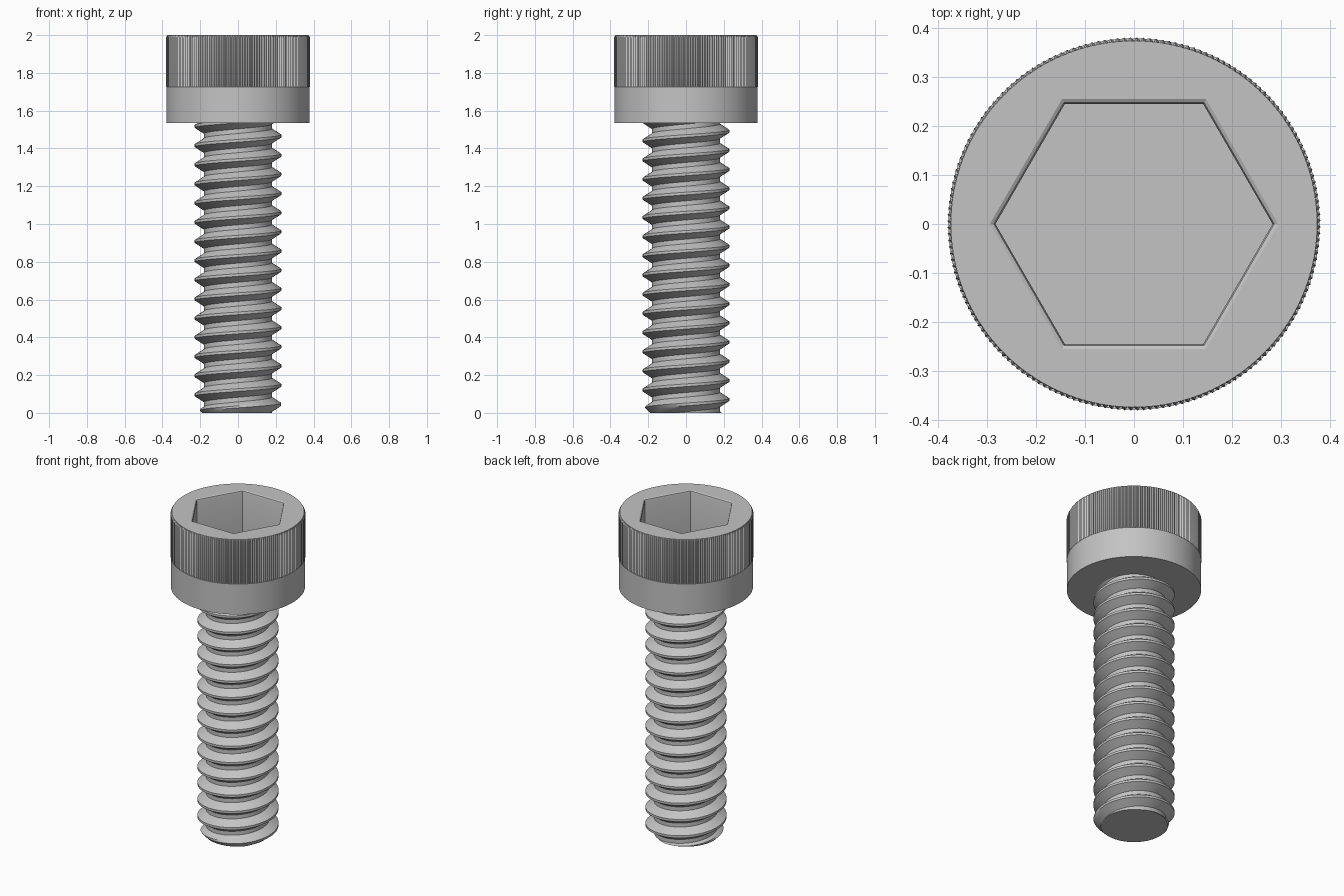
import bpy
import bmesh
from math import cos, sin, pi, radians

old = bpy.data.objects.get("Cube")
if old:
    bpy.data.objects.remove(old, do_unlink=True)

steel = bpy.data.materials.new("grey steel")
steel.use_nodes = True
GREY = (0.55, 0.55, 0.55, 1)
steel.diffuse_color = GREY
steel.node_tree.nodes["Principled BSDF"].inputs["Base Color"].default_value = GREY


def finish(bm, name):
    bmesh.ops.recalc_face_normals(bm, faces=bm.faces)
    mesh = bpy.data.meshes.new(name)
    bm.to_mesh(mesh)
    bm.free()
    mesh.materials.append(steel)
    obj = bpy.data.objects.new(name, mesh)
    bpy.context.collection.objects.link(obj)
    bpy.ops.object.select_all(action='DESELECT')
    obj.select_set(True)
    bpy.context.view_layer.objects.active = obj
    bpy.ops.object.shade_smooth_by_angle(angle=radians(28))
    return obj


# Head: rings of differing outline lofted from the underside, over the rim, into the socket
TEETH = 180
SIDES = TEETH * 2


def circle(r):
    return lambda i: r


def knurl(i):
    return 0.381 if i % 2 else 0.374


def hexagon(apothem):
    def radius(i):
        off = (i * 360 / SIDES) % 60 - 30
        return apothem / cos(radians(off))
    return radius


rings = [
    (circle(0.379), 1.535), (circle(0.379), 1.725),      # plain band
    (knurl, 1.725), (knurl, 1.988), (circle(0.374), 2),  # gripped band and edge
    (hexagon(0.255), 2), (hexagon(0.248), 1.996),        # softened socket rim
    (hexagon(0.245), 1.985), (hexagon(0.245), 1.7),      # socket walls
]
bm = bmesh.new()
loops = []
for outline, z in rings:
    loop = []
    for i in range(SIDES):
        a = 2 * pi * i / SIDES
        r = outline(i)
        loop.append(bm.verts.new((r * cos(a), r * sin(a), z)))
    loops.append(loop)
for low, high in zip(loops, loops[1:]):
    for i in range(SIDES):
        j = (i + 1) % SIDES
        bm.faces.new((low[i], low[j], high[j], high[i]))
bm.faces.new(loops[0])
bm.faces.new(loops[-1])
finish(bm, "socket_head")

# Threaded shank: right-handed helical strips trimmed flat at both ends
PITCH, ROOT, CREST, TOP = 0.1015, 0.18, 0.229, 1.54
STEPS, START = 72, 0.045
# Positions along one pitch: crest flat, flank, root flat, flank
BREAKS = (-0.07, 0.07, 0.17, 0.27, 0.38, 0.62, 0.73, 0.83)


def thread_radius(a, z):
    t = ((z - START) / PITCH - a / (2 * pi) + 0.5) % 1 - 0.5
    f = min(max((abs(t) - 0.07) / 0.31, 0), 1)
    return min(CREST + (ROOT - CREST) * f, 0.19 + z)


bm = bmesh.new()
columns = []
for s in range(STEPS + 1):
    a = 2 * pi * s / STEPS
    column = []
    for turn in range(-2, 17):
        for b in BREAKS:
            z = START + PITCH * (turn + b + a / (2 * pi))
            z = min(max(z, 0), TOP)
            r = thread_radius(a, z)
            column.append(bm.verts.new((r * cos(a), r * sin(a), z)))
    columns.append(column)
for left, right in zip(columns, columns[1:]):
    for k in range(len(left) - 1):
        quad = (left[k], right[k], right[k + 1], left[k + 1])
        if max(v.co.z for v in quad) - min(v.co.z for v in quad) > 1e-6:
            bm.faces.new(quad)
bmesh.ops.remove_doubles(bm, verts=bm.verts, dist=1e-5)
bmesh.ops.delete(bm, geom=[v for v in bm.verts if not v.link_faces], context='VERTS')
bmesh.ops.holes_fill(bm, edges=[e for e in bm.edges if e.is_boundary], sides=0)
finish(bm, "threaded_shank")
